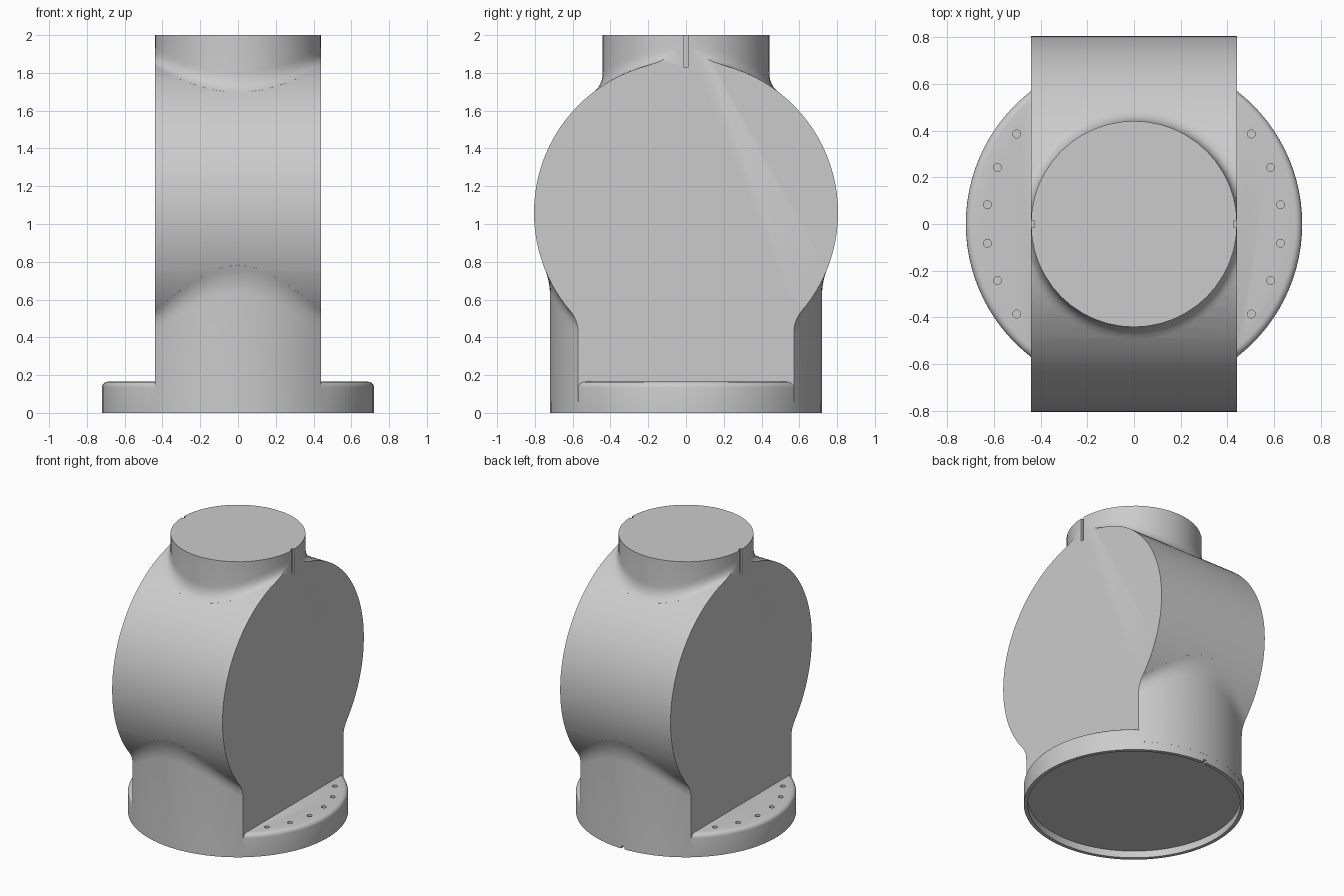
import bpy, bmesh
from math import sin, cos, pi, sqrt, radians

cube = bpy.data.objects.get("Cube")
if cube:
    bpy.data.objects.remove(cube, do_unlink=True)

DRUM_Z, DRUM_R, HALF_W = 1.06, 0.805, 0.44
NECK_R, BASE_R, FLANGE_H = 0.441, 0.72, 0.165

grey = bpy.data.materials.new("plain grey")
grey.use_nodes = True
grey.diffuse_color = (0.6, 0.6, 0.6, 1)
grey.node_tree.nodes["Principled BSDF"].inputs["Base Color"].default_value = (0.6, 0.6, 0.6, 1)


def loft(name, rings):
    """Closed solid through a list of equal-length rings of points."""
    bm = bmesh.new()
    loops = [[bm.verts.new(p) for p in ring] for ring in rings]
    n = len(loops[0])
    for a, b in zip(loops, loops[1:]):
        for i in range(n):
            j = (i + 1) % n
            bm.faces.new((a[i], a[j], b[j], b[i]))
    bm.faces.new(loops[0][::-1])
    bm.faces.new(loops[-1])
    bmesh.ops.recalc_face_normals(bm, faces=bm.faces)
    mesh = bpy.data.meshes.new(name)
    bm.to_mesh(mesh)
    bm.free()
    mesh.materials.append(grey)
    obj = bpy.data.objects.new(name, mesh)
    bpy.context.collection.objects.link(obj)
    return obj


def lathe(name, profile, n=96, x=0, y=0):
    return loft(name, [[(x + r * cos(2 * pi * i / n), y + r * sin(2 * pi * i / n), z)
                        for i in range(n)] for r, z in profile])


def box(name, low, high):
    (x0, y0, z0), (x1, y1, z1) = low, high
    return loft(name, [[(x0, y0, z), (x1, y0, z), (x1, y1, z), (x0, y1, z)] for z in (z0, z1)])


def combine(target, other, operation):
    mod = target.modifiers.new(operation, 'BOOLEAN')
    mod.object, mod.operation, mod.solver = other, operation, 'EXACT'
    bpy.context.view_layer.objects.active = target
    bpy.ops.object.modifier_apply(modifier=mod.name)
    bpy.data.objects.remove(other, do_unlink=True)


def filleted_pipe(name, radius, side, height, flare, end, inner, n):
    """Upright pipe whose end flares into the drum; side is 1 above, -1 below."""
    def drum(r, a):
        return DRUM_Z + side * sqrt(DRUM_R ** 2 - (r * sin(a)) ** 2)
    angles = [2 * pi * i / n for i in range(n)]
    rings = [[(radius * cos(a), radius * sin(a), end) for a in angles]]
    for k in range(7):
        t = k / 6
        ring = []
        for a in angles:
            r = radius + flare * t * t
            z = ((1 - t) ** 2 * (drum(radius, a) + side * height)
                 + 2 * t * (1 - t) * drum(radius, a) + t * t * drum(radius + flare, a))
            if side < 0:
                z = max(z, end + 0.01 + 0.01 * k)
            ring.append((r * cos(a), r * sin(a), z))
        rings.append(ring)
    rings.append([(inner * cos(a), inner * sin(a), DRUM_Z + side * 0.02) for a in angles])
    return loft(name, rings)


# Drum lying across x, with neck and column blended in, sliced to two flat cheeks
drum_ring = [(DRUM_R * cos(2 * pi * i / 96), DRUM_Z + DRUM_R * sin(2 * pi * i / 96)) for i in range(96)]
body = loft("valve_body", [[(x, y, z) for y, z in drum_ring] for x in (-0.6, 0.6)])
combine(body, filleted_pipe("neck", NECK_R, 1, 0.07, 0.05, 2.0, 0.3, 48), 'UNION')
combine(body, filleted_pipe("column", BASE_R + 0.0005, -1, 0.07, 0.035, 0.06, 0.5, 96), 'UNION')
combine(body, box("cheek_slab", (-HALF_W, -2, -1), (HALF_W, 2, 3)), 'INTERSECT')

# Round flange with a softened top rim
rim = 0.03
edge = [(BASE_R - rim + rim * cos(k * pi / 8), FLANGE_H - rim + rim * sin(k * pi / 8)) for k in range(5)]
flange = lathe("flange", [(BASE_R, 0)] + edge)
combine(body, flange, 'UNION')

# Recess underneath with a small notch in the rear rim
combine(body, lathe("recess_cutter", [(0.695, -0.1), (0.695, 0.05)]), 'DIFFERENCE')
combine(body, box("notch_cutter", (-0.012, 0.66, -0.1), (0.012, 0.8, 0.02)), 'DIFFERENCE')

# Slots in both sides of the neck and bolt holes in the flange
for side in (-1, 1):
    x0, x1 = sorted((side * 0.425, side * 0.6))
    combine(body, box("slot_cutter", (x0, -0.012, 1.83), (x1, 0.012, 2.1)), 'DIFFERENCE')
    for k in range(6):
        a = radians(15 * k - 37.5)
        hole = lathe("hole_cutter", [(0.017, 0.1), (0.017, 0.3)], 16,
                     side * 0.633 * cos(a), 0.633 * sin(a))
        combine(body, hole, 'DIFFERENCE')

bpy.ops.object.select_all(action='DESELECT')
body.select_set(True)
bpy.context.view_layer.objects.active = body
bpy.ops.object.shade_smooth_by_angle(angle=radians(30))
